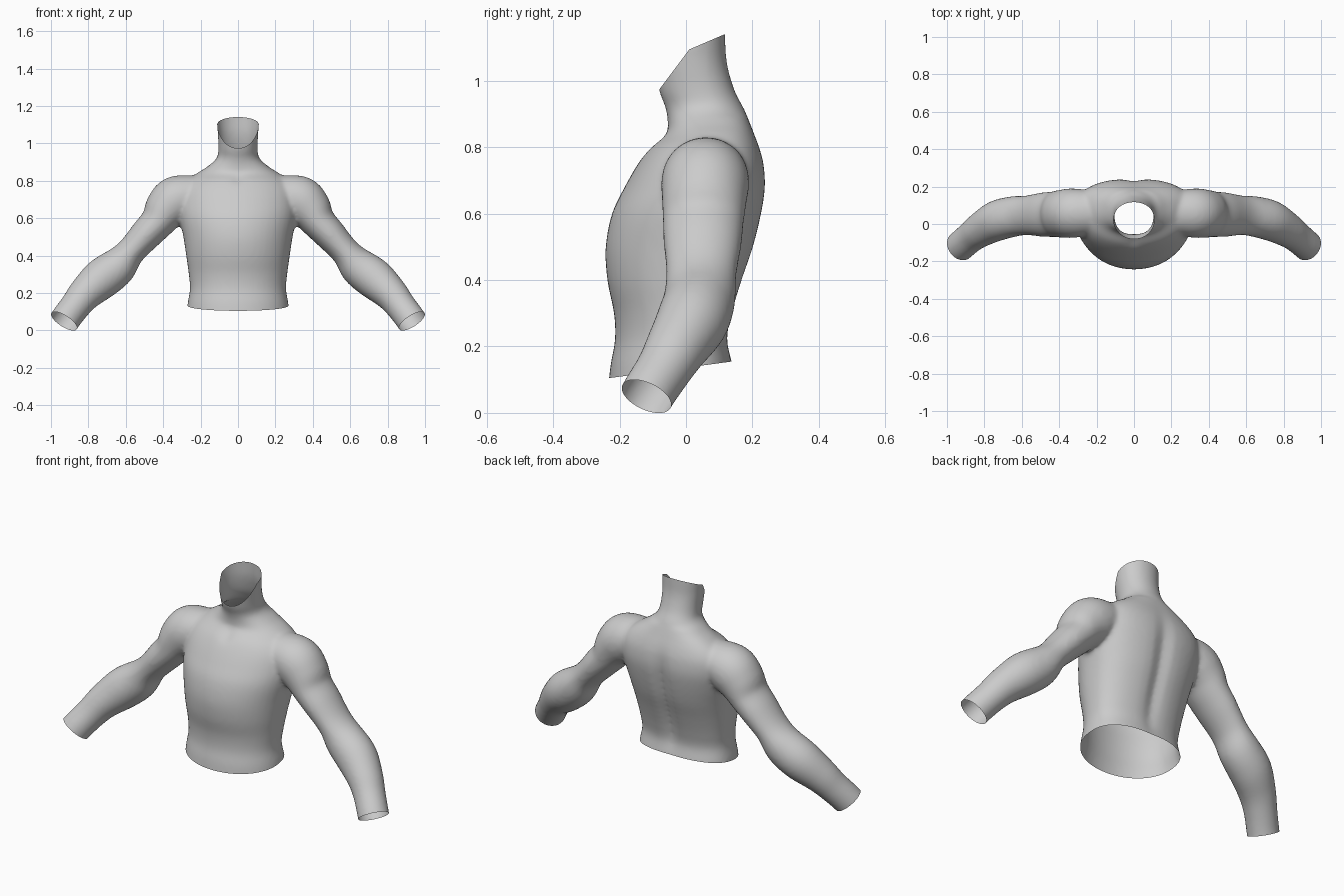
import bpy, bmesh
from math import sin, cos, pi, exp, copysign
from mathutils import Vector

if "Cube" in bpy.data.objects:
    bpy.data.objects.remove(bpy.data.objects["Cube"])

SIDES = 48


def spline(rows, steps=5):
    """Catmull-Rom interpolation of rows of numbers."""
    out = []
    for i in range(len(rows) - 1):
        a, b, c, d = (rows[min(max(i + k, 0), len(rows) - 1)] for k in (-1, 0, 1, 2))
        for s in range(steps):
            t = s / steps
            out.append([0.5 * (2 * q + (r - p) * t + (2 * p - 5 * q + 4 * r - w) * t * t
                               + (3 * q - p - 3 * r + w) * t ** 3)
                        for p, q, r, w in zip(a, b, c, d)])
    return out + [list(rows[-1])]


def power(v, e):
    return copysign(abs(v) ** e, v)


def skin(bm, rings):
    """Closed loft through rings of points."""
    loops = [[bm.verts.new(p) for p in ring] for ring in rings]
    for a, b in zip(loops, loops[1:]):
        for i in range(SIDES):
            j = (i + 1) % SIDES
            bm.faces.new((a[i], a[j], b[j], b[i]))
    bm.faces.new(loops[0])
    bm.faces.new(loops[-1])


def torso_ring(row):
    z, hx, front, back = row
    mid = front + (back - front) * 0.55
    ring = []
    for i in range(SIDES):
        a = 2 * pi * i / SIDES
        c, s = cos(a), sin(a)
        e = 0.8 if s > 0 and z < 0.9 else 0.97
        x = hx * power(c, e)
        y = mid + power(s, e) * ((back - mid) if s > 0 else (mid - front))
        # spine furrow and throat hollow
        if s > 0:
            y -= 0.022 * exp(-(x / 0.04) ** 2) * exp(-((z - 0.48) / 0.27) ** 4)
        else:
            y += 0.015 * exp(-(x / 0.03) ** 2) * exp(-((z - 0.81) / 0.025) ** 2)
        ring.append(Vector((x, y, z)))
    return ring


def arm_rings(rows, side):
    rows = spline(rows)
    pts = [Vector(r[:3]) for r in rows]
    rings = []
    for i, r in enumerate(rows):
        t = (pts[min(i + 1, len(pts) - 1)] - pts[max(i - 1, 0)]).normalized()
        u = Vector((0, 1, 0))
        u = (u - t * u.dot(t)).normalized()
        v = t.cross(u)
        ring = []
        for k in range(SIDES):
            a = 2 * pi * k / SIDES
            p = pts[i] + u * (r[4] * cos(a)) + v * (r[3] * sin(a))
            ring.append(Vector((p.x * side, p.y, p.z)))
        rings.append(ring)
    return rings


# Torso and neck: height, half width, front y, back y
TORSO = [
    (0.04, .280, -.238, .155), (0.14, .270, -.228, .142), (0.22, .257, -.214, .127),
    (0.30, .263, -.217, .142), (0.40, .277, -.237, .172), (0.50, .292, -.242, .206),
    (0.60, .312, -.223, .230), (0.68, .320, -.185, .241), (0.75, .310, -.145, .236),
    (0.80, .275, -.108, .222), (0.84, .220, -.062, .206), (0.875, .165, -.055, .192),
    (0.92, .115, -.062, .173), (0.97, .105, -.081, .147), (1.05, .108, -.095, .124),
    (1.13, .114, -.105, .118), (1.20, .116, -.110, .115)]

# Arm: centre x, y, z, half height, half depth
ARM = [
    (.15, .060, .730, .090, .100), (.25, .060, .720, .112, .122), (.33, .058, .695, .130, .132),
    (.385, .055, .645, .118, .128), (.43, .052, .580, .094, .122), (.49, .050, .515, .086, .118),
    (.575, .046, .420, .078, .106), (.645, .040, .340, .102, .108), (.73, .018, .275, .108, .108),
    (.815, -.028, .198, .092, .094), (.87, -.068, .130, .082, .084), (.93, -.119, .050, .081, .081),
    (.98, -.158, -.030, .081, .081)]

bm = bmesh.new()
skin(bm, [torso_ring(r) for r in spline(TORSO)])
for side in (1, -1):
    skin(bm, arm_rings(ARM, side))
bmesh.ops.recalc_face_normals(bm, faces=bm.faces)
mesh = bpy.data.meshes.new("upper_body")
bm.to_mesh(mesh)
bm.free()
body = bpy.data.objects.new("upper_body", mesh)
bpy.context.collection.objects.link(body)

# Fuse torso and arms into one skin
fuse = body.modifiers.new("fuse", 'REMESH')
fuse.mode = 'VOXEL'
fuse.voxel_size = 0.011
relax = body.modifiers.new("relax", 'SMOOTH')
relax.factor = 0.5
relax.iterations = 8
graph = bpy.context.evaluated_depsgraph_get()
fused = bpy.data.meshes.new_from_object(body.evaluated_get(graph))
body.modifiers.clear()
body.data = fused

# Trim the open ends: waist, neck (two slopes), wrists
bm = bmesh.new()
bm.from_mesh(fused)


def trim(point, normal, inside):
    faces = [f for f in bm.faces if inside(f.calc_center_median())]
    geom = set(faces)
    for f in faces:
        geom.update(f.verts)
        geom.update(f.edges)
    bmesh.ops.bisect_plane(bm, geom=list(geom), plane_co=point, plane_no=Vector(normal).normalized(),
                           clear_outer=True)


trim((0, -.23, .105), (0, .05, -.37), lambda c: abs(c.x) < .4 and c.z < .3)
trim((0, .01, 1.095), (0, -.12, .09), lambda c: c.z > .88)
trim((0, .01, 1.095), (0, -.045, .105), lambda c: c.z > .88)
for side in (1, -1):
    trim((.93 * side, -.12, .05), (.5 * side, -.37, -.78), lambda c: c.x * side > .78)

bm.to_mesh(fused)
bm.free()
fused.shade_smooth()
